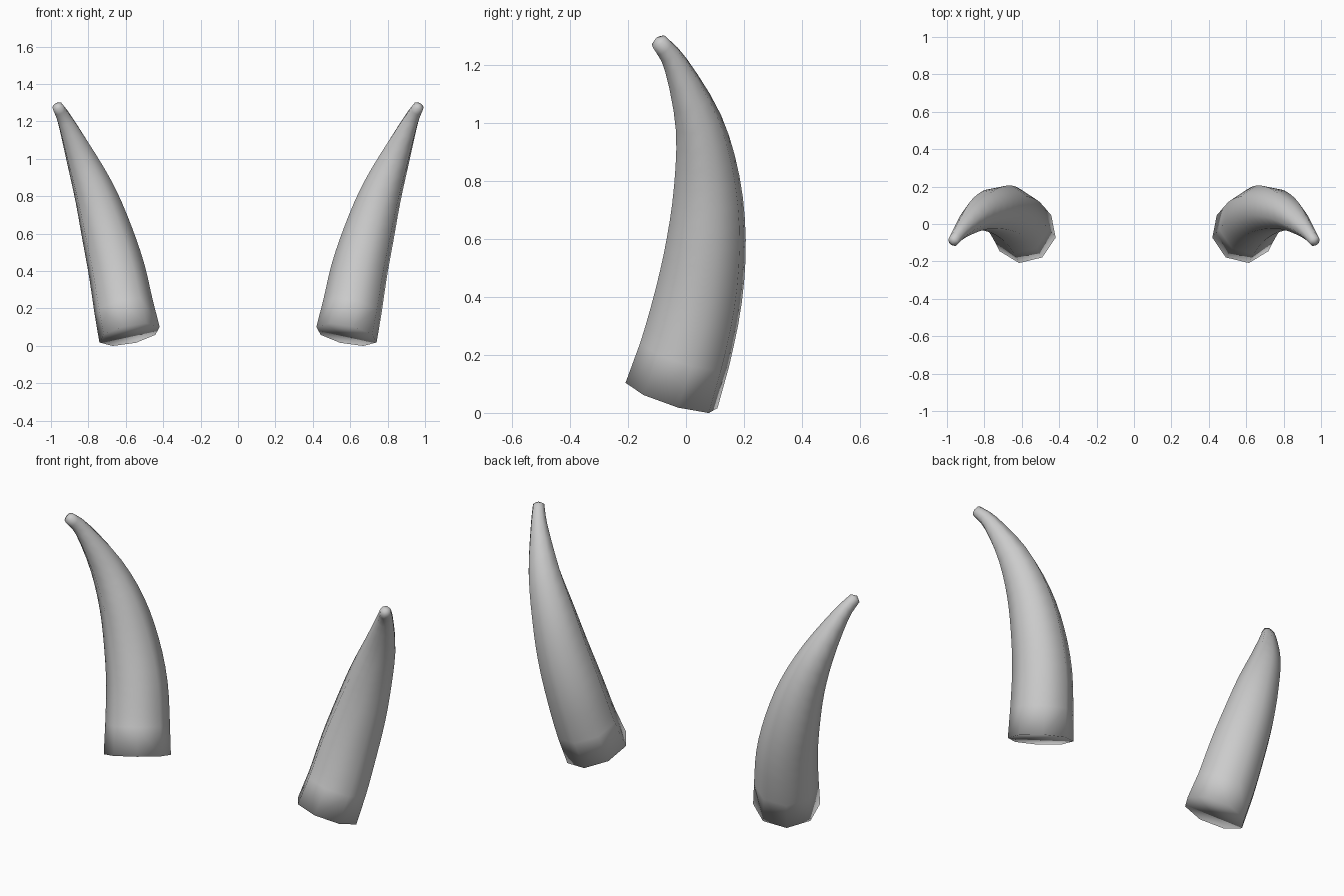
import bpy, bmesh, math
from mathutils import Vector

cube = bpy.data.objects.get("Cube")
if cube:
    bpy.data.objects.remove(cube)

grey = bpy.data.materials.new("horn_grey")
grey.use_nodes = True
grey.diffuse_color = (0.6, 0.6, 0.6, 1)
grey.node_tree.nodes["Principled BSDF"].inputs["Base Color"].default_value = (0.6, 0.6, 0.6, 1)

SIDES = 8
# Centre line of the left horn: x, y, z, radius
PATH = [Vector(p) for p in (
    (0.58, -0.05, 0.06, 0.168), (0.61, -0.005, 0.2, 0.162), (0.648, 0.043, 0.4, 0.154),
    (0.70, 0.07, 0.6, 0.139), (0.76, 0.072, 0.8, 0.116), (0.837, 0.043, 1.0, 0.084),
    (0.922, -0.035, 1.2, 0.044), (0.967, -0.095, 1.282, 0.029))]


def spline(points, steps):
    """Smooth curve through the points."""
    pts = [2 * points[0] - points[1], *points, 2 * points[-1] - points[-2]]
    out = []
    for a, b, c, d in zip(pts, pts[1:], pts[2:], pts[3:]):
        for i in range(steps):
            t = i / steps
            out.append(b + (c - a) * t / 2 + (a - 2.5 * b + 2 * c - d / 2) * t * t
                       + (1.5 * (b - c) + (d - a) / 2) * t ** 3)
    return out + [points[-1]]


def make_horn(name, side):
    bm = bmesh.new()
    line = spline(PATH, 3)
    del line[1:3]  # one long band at the root
    rings = []
    for i, p in enumerate(line):
        ahead, behind = line[min(i + 1, len(line) - 1)], line[max(i - 1, 0)]
        axis = (ahead - behind).to_3d().normalized()
        u = (Vector((1, 0, 0)) - axis * axis.x).normalized()
        v = axis.cross(u)
        ring = []
        for k in range(SIDES):
            a = math.radians(12) + math.tau * k / SIDES
            co = p.to_3d() + (u * math.cos(a) + v * math.sin(a)) * p.w
            ring.append(bm.verts.new((co.x * side, co.y, co.z)))
        rings.append(ring)
    # Walls, root cap and rounded tip
    for low, high in zip(rings, rings[1:]):
        for k in range(SIDES):
            n = (k + 1) % SIDES
            bm.faces.new((low[k], low[n], high[n], high[k]))
    bm.faces.new(rings[0])
    tip = line[-1].to_3d() + axis * 0.015
    tip_vert = bm.verts.new((tip.x * side, tip.y, tip.z))
    for k in range(SIDES):
        bm.faces.new((rings[-1][k], rings[-1][(k + 1) % SIDES], tip_vert))
    bmesh.ops.recalc_face_normals(bm, faces=bm.faces)
    for f in bm.faces:
        f.smooth = True
    mesh = bpy.data.meshes.new(name)
    bm.to_mesh(mesh)
    bm.free()
    mesh.materials.append(grey)
    bpy.context.collection.objects.link(bpy.data.objects.new(name, mesh))


make_horn("left_horn", 1)
make_horn("right_horn", -1)
